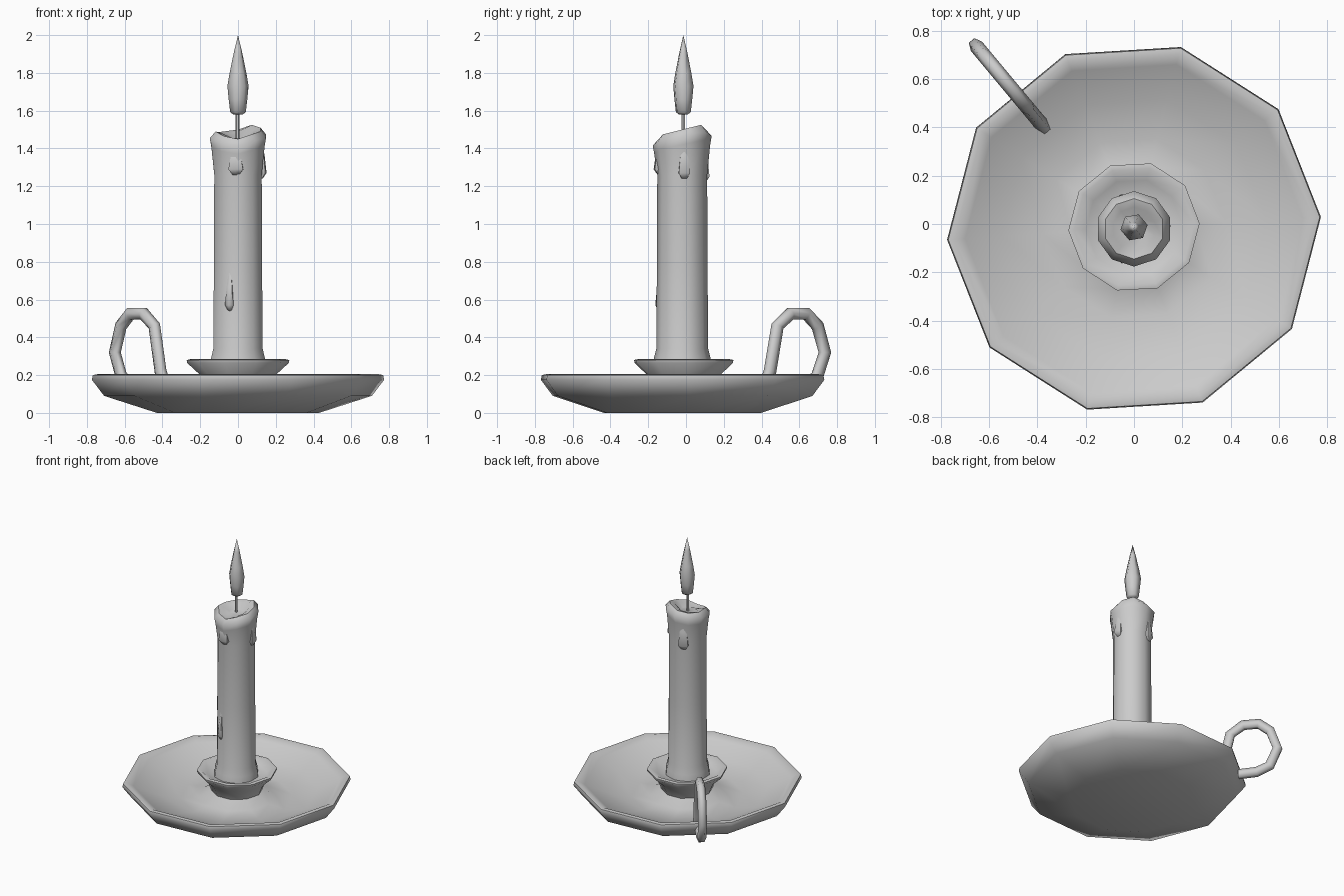
import bpy, bmesh, math
from math import sin, cos, pi, radians
from mathutils import Vector

cube = bpy.data.objects.get("Cube")
if cube:
    bpy.data.objects.remove(cube, do_unlink=True)

grey = bpy.data.materials.new("plain grey")
grey.use_nodes = True
colour = (0.6, 0.6, 0.6, 1)
grey.diffuse_color = colour
grey.node_tree.nodes["Principled BSDF"].inputs["Base Color"].default_value = colour


def finish(name, bm, angle=50):
    bmesh.ops.recalc_face_normals(bm, faces=bm.faces)
    mesh = bpy.data.meshes.new(name)
    bm.to_mesh(mesh)
    bm.free()
    ob = bpy.data.objects.new(name, mesh)
    mesh.materials.append(grey)
    bpy.context.collection.objects.link(ob)
    bpy.ops.object.select_all(action='DESELECT')
    ob.select_set(True)
    bpy.context.view_layer.objects.active = ob
    bpy.ops.object.shade_smooth_by_angle(angle=radians(angle))
    return ob


def skin(name, rings, angle=50):
    """Bridge closed rings of points; cap both ends."""
    bm = bmesh.new()
    loops = [[bm.verts.new(p) for p in ring] for ring in rings]
    n = len(loops[0])
    for a, b in zip(loops, loops[1:]):
        for i in range(n):
            j = (i + 1) % n
            bm.faces.new((a[i], a[j], b[j], b[i]))
    bm.faces.new(loops[0])
    bm.faces.new(loops[-1])
    bmesh.ops.remove_doubles(bm, verts=bm.verts, dist=0.0005)
    return finish(name, bm, angle)


def ring(r, z, sides, centre=(0, 0), turn=0.0):
    return [(centre[0] + r * cos(turn + 2 * pi * i / sides),
             centre[1] + r * sin(turn + 2 * pi * i / sides), z) for i in range(sides)]


def lathe(name, profile, sides, centre, turn=0.0, angle=50):
    return skin(name, [ring(r, z, sides, centre, turn) for r, z in profile], angle)


# Shallow dish, with a floor that rises into the candle cup's stem
lathe("dish", [(0.43, 0), (0.71, 0.09), (0.775, 0.175), (0.77, 0.2), (0.745, 0.205),
               (0.70, 0.18), (0.55, 0.115), (0.38, 0.075), (0.26, 0.085), (0.18, 0.13)],
      10, (0, -0.018), radians(3.5), 60)

# Candle cup
lathe("candle_cup", [(0.17, 0.12), (0.205, 0.205), (0.27, 0.265), (0.272, 0.28),
                     (0.25, 0.285), (0.2, 0.25), (0.1, 0.24)],
      10, (0, -0.012), radians(3), 60)

# Candle: slightly flared foot, straight body, swollen uneven rim and melted well
SIDES = 10
CENTRE = (0, -0.02)
rim_height = [1.49, 1.51, 1.525, 1.5, 1.49, 1.485, 1.49, 1.465, 1.45, 1.475]
rings = [ring(r, z, SIDES, CENTRE, radians(-18)) for r, z in
         [(0.155, 0.24), (0.15, 0.29), (0.137, 0.34), (0.134, 0.8), (0.132, 1.26)]]
for r, drop in [(0.148, 0.08), (0.156, 0.035), (0.125, 0.0), (0.09, 0.01)]:
    rings.append([(x, y, rim_height[i] - drop)
                  for i, (x, y, z) in enumerate(ring(r, 0, SIDES, CENTRE, radians(-18)))])
rings.append(ring(0.05, 1.455, SIDES, CENTRE, radians(-18)))
skin("candle", rings, 60)


# Wax drips running down the body
def drip(name, degrees, top, bottom, width):
    a = radians(degrees)
    out = Vector((cos(a), sin(a), 0))
    side = Vector((-sin(a), cos(a), 0))
    base = Vector((CENTRE[0], CENTRE[1], 0))
    stations = [(top, 0.3, 0.12), (top * 0.6 + bottom * 0.4, 0.7, 0.128),
                (bottom + 0.03, 1.0, 0.132), (bottom, 0.45, 0.122)]
    rows = []
    for z, w, r in stations:
        rows.append([base + out * (r + 0.02 * w * cos(t)) + side * (width * w * sin(t))
                     + Vector((0, 0, z)) for t in [2 * pi * k / 6 for k in range(6)]])
    skin(name, rows, 60)


drip("front_drip", -95, 1.42, 1.26, 0.045)
drip("back_drip", 112, 1.44, 1.22, 0.04)
drip("left_drip", 5, 1.44, 1.24, 0.035)
drip("low_drip", -110, 0.75, 0.54, 0.025)

# Wick and flame
lathe("wick", [(0.01, 1.44), (0.01, 1.62)], 6, (-0.003, -0.015))
lathe("flame", [(0.025, 1.58), (0.042, 1.592), (0.05, 1.66), (0.057, 1.73),
                (0.045, 1.8), (0.022, 1.91), (0.0, 2.0)],
      6, (0, -0.014), radians(10), 65)

# Ring handle: hexagonal tube swept along a loop in an upright diagonal plane
path = [(-0.375, 0.105), (-0.41, 0.22), (-0.443, 0.46), (-0.50, 0.525), (-0.57, 0.525),
        (-0.62, 0.46), (-0.652, 0.32), (-0.617, 0.19), (-0.56, 0.15), (-0.48, 0.145)]
points = [Vector((x, 0.445 - (x + 0.41) * 1.2, z)) for x, z in path]
normal = Vector((1.2, 1, 0)).normalized()
tube = []
for i, p in enumerate(points):
    along = (points[min(i + 1, len(points) - 1)] - points[max(i - 1, 0)]).normalized()
    across = along.cross(normal)
    tube.append([p + normal * (0.03 * cos(t)) + across * (0.036 * sin(t))
                 for t in [2 * pi * k / 6 for k in range(6)]])
skin("handle", tube, 65)
